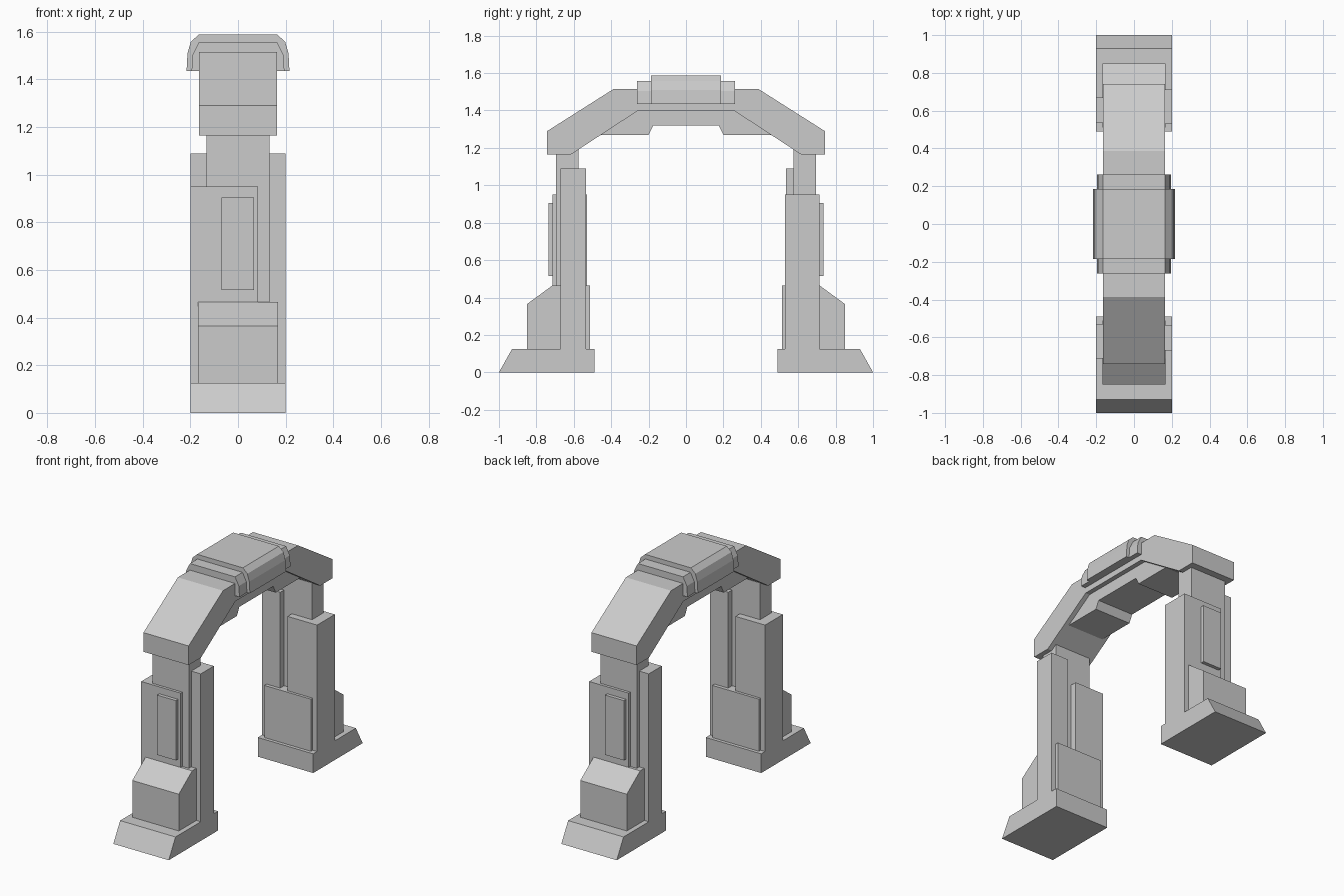
import bpy, bmesh
from mathutils import Matrix

if "Cube" in bpy.data.objects:
    bpy.data.objects.remove(bpy.data.objects["Cube"])


def prism(name, profile, axis, a, b):
    """Extrude a 2D profile: axis 'x' takes (y, z) points, axis 'y' takes (x, z) points."""
    bm = bmesh.new()
    verts = [bm.verts.new((a, u, v) if axis == 'x' else (u, a, v)) for u, v in profile]
    face = bm.faces.new(verts)
    ext = bmesh.ops.extrude_face_region(bm, geom=[face])
    move = (b - a, 0, 0) if axis == 'x' else (0, b - a, 0)
    bmesh.ops.translate(bm, vec=move, verts=[g for g in ext['geom'] if isinstance(g, bmesh.types.BMVert)])
    bmesh.ops.recalc_face_normals(bm, faces=bm.faces)
    mesh = bpy.data.meshes.new(name)
    bm.to_mesh(mesh)
    bm.free()
    ob = bpy.data.objects.new(name, mesh)
    bpy.context.collection.objects.link(ob)
    return ob


def box(name, x0, x1, y0, y1, z0, z1):
    return prism(name, [(y0, z0), (y1, z0), (y1, z1), (y0, z1)], 'x', x0, x1)


def mirrored(half):
    """Complete a profile by reflecting it across its first coordinate."""
    return half + [(-u, v) for u, v in reversed(half)]


# Front leg: sloped foot, column, corner pillar, side slab and panels
leg = [
    prism("foot", [(-1, 0), (-0.93, 0.125), (-0.49, 0.125), (-0.49, 0)], 'x', -0.2, 0.2),
    box("column", -0.132, 0.132, -0.695, -0.575, 0.12, 1.19),
    box("corner_pillar", 0.07, 0.2, -0.67, -0.535, 0.12, 1.09),
    box("side_slab", -0.2, 0.014, -0.713, -0.53, 0.12, 0.95),
    box("outer_slab", 0.014, 0.085, -0.713, -0.65, 0.12, 0.95),
    box("outer_panel", -0.07, 0.067, -0.736, -0.70, 0.515, 0.905),
    box("inner_panel", -0.168, 0.168, -0.58, -0.512, 0.12, 0.465),
    prism("buttress", [(-0.85, 0.12), (-0.85, 0.365), (-0.713, 0.465),
                       (-0.66, 0.465), (-0.66, 0.12)], 'x', -0.168, 0.168),
]

# Back leg is the front leg turned half way round
for ob in leg:
    twin = ob.copy()
    twin.name = "back_" + ob.name
    ob.name = "front_" + ob.name
    twin.matrix_world = Matrix.Rotation(3.14159265, 4, 'Z')
    bpy.context.collection.objects.link(twin)

# Arch beam
outer = [(-0.742, 1.165), (-0.742, 1.29), (-0.387, 1.515)]
inner = [(0.615, 1.165), (0.26, 1.397)]
prism("arch_beam", mirrored(outer) + mirrored(inner), 'x', -0.163, 0.163)

# Inset block under the arch
prism("arch_underside", mirrored([(-0.175, 1.32), (-0.2, 1.27), (-0.46, 1.27), (-0.26, 1.4)]),
      'x', -0.132, 0.132)

# Two stacked clamp bands over the crown
prism("lower_band", mirrored([(-0.195, 1.435), (-0.19, 1.505), (-0.163, 1.558)]), 'y', -0.263, 0.263)
prism("upper_band", mirrored([(-0.216, 1.435), (-0.212, 1.51), (-0.198, 1.558), (-0.165, 1.588)]),
      'y', -0.186, 0.186)
